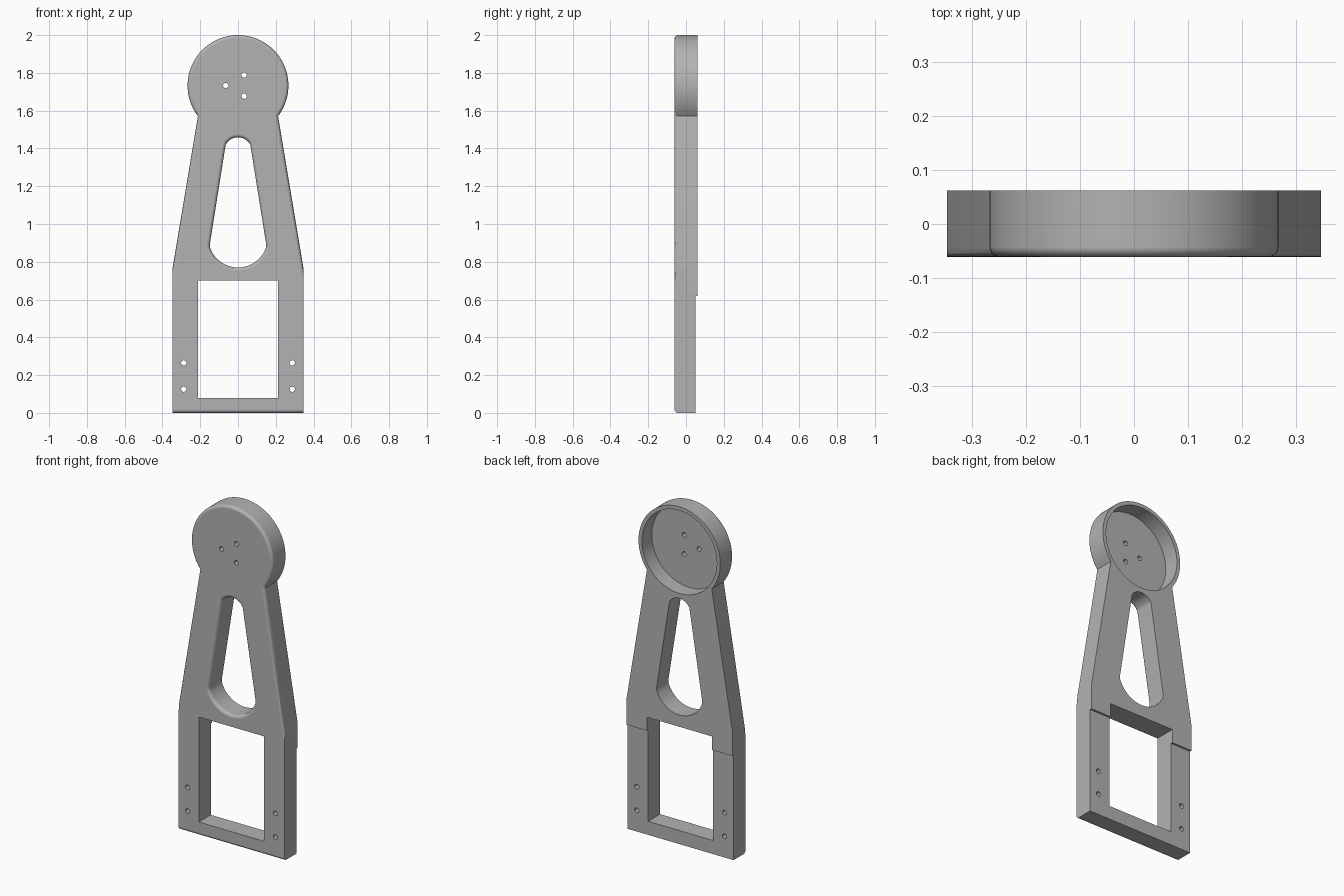
import bpy, bmesh
from math import sin, cos, pi, atan2
from mathutils import Vector

if "Cube" in bpy.data.objects:
    bpy.data.objects.remove(bpy.data.objects["Cube"])

FRONT, BACK, LOWER_BACK = -0.061, 0.062, 0.05
FILLET = 0.018
HEAD_Z, HEAD_R = 1.733, 0.267

grey = bpy.data.materials.new("plain grey")
grey.use_nodes = True
grey.diffuse_color = (0.45, 0.45, 0.45, 1)
grey.node_tree.nodes["Principled BSDF"].inputs["Base Color"].default_value = (0.45, 0.45, 0.45, 1)


def arc(x, z, r, start, end, n):
    """Points on an arc in the front plane, angles from +x."""
    return [(x + r * cos(start + (end - start) * i / n),
             z + r * sin(start + (end - start) * i / n)) for i in range(n + 1)]


def circle(x, z, r, n):
    return arc(x, z, r, 0, 2 * pi, n)[:-1]


def grow(points, d):
    """Offset a counter-clockwise outline outwards by d."""
    out = []
    for i, p in enumerate(points):
        a, b, c = Vector(points[i - 1]), Vector(p), Vector(points[(i + 1) % len(points)])
        t = ((b - a).normalized() + (c - b).normalized()).normalized()
        out.append((b.x + t.y * d, b.y - t.x * d))
    return out


def loft(name, rings, fillet_rule=None):
    """Solid through (y, outline) rings, ordered front to back."""
    bm = bmesh.new()
    loops = [[bm.verts.new((x, y, z)) for x, z in pts] for y, pts in rings]
    n = len(loops[0])
    bm.faces.new(loops[0])
    bm.faces.new(loops[-1][::-1])
    for a, b in zip(loops, loops[1:]):
        for i in range(n):
            j = (i + 1) % n
            bm.faces.new((a[i], b[i], b[j], a[j]))
    bmesh.ops.recalc_face_normals(bm, faces=bm.faces)
    if fillet_rule:
        bmesh.ops.bevel(bm, geom=[e for e in bm.edges if fillet_rule(e)], offset=FILLET,
                        segments=5, profile=0.5, affect='EDGES', clamp_overlap=False)
    mesh = bpy.data.meshes.new(name)
    bm.to_mesh(mesh)
    bm.free()
    mesh.materials.append(grey)
    obj = bpy.data.objects.new(name, mesh)
    bpy.context.collection.objects.link(obj)
    return obj


def prism(name, pts, y0=-0.2, y1=0.2):
    return loft(name, [(y0, pts), (y1, pts)])


def box(x, z0, z1):
    return [(-x, z0), (x, z0), (x, z1), (-x, z1)]


# Arm body: square foot, tapering neck and round head in one outline
NECK_X, NECK_Z = 0.212, 1.571
a = atan2(NECK_Z - HEAD_Z, NECK_X)
outline = [(-0.346, 0), (0.346, 0), (0.346, 0.77)]
outline += arc(0, HEAD_Z, HEAD_R, a, pi - a, 72)
outline += [(-0.346, 0.77)]


def front_fillet(edge):
    v, w = edge.verts
    on_front = all(abs(p.co.y - FRONT) < 1e-5 for p in (v, w))
    straight_side = abs(v.co.x - w.co.x) < 1e-5 and abs(v.co.x) > 0.34
    return on_front and not straight_side


arm = loft("mounting_arm", [(FRONT, outline), (BACK, outline)], front_fillet)

# Tapered slot with a rounded front lip
low = atan2(-0.05, 0.15)
top = atan2(0.035, 0.065)
slot = arc(0, 0.927, 0.157, pi - low, 2 * pi + low, 24)
slot += [(0.149, 0.893)] + arc(0, 1.385, 0.074, top, pi - top, 16) + [(-0.149, 0.893)]
rings = [(FRONT - 0.05, grow(slot, FILLET))]
for i in range(6):
    t = i / 5 * pi / 2
    rings.append((FRONT + FILLET * sin(t), grow(slot, FILLET * (1 - cos(t)) if i else FILLET)))
rings = [rings[0]] + [(FRONT + FILLET * (1 - cos(i / 5 * pi / 2)),
                       grow(slot, FILLET * (1 - sin(i / 5 * pi / 2)))) for i in range(6)]
rings.append((0.2, slot))
cutters = [loft("slot_cutter", rings)]

# Foot window, thinner lower back and hollow head
cutters.append(prism("window_cutter", box(0.213, 0.08, 0.7)))
cutters.append(prism("step_cutter", box(0.5, -0.1, 0.62), LOWER_BACK))
cutters.append(prism("recess_cutter", circle(0, HEAD_Z, 0.245, 72), -0.03))

# Screw holes in the head and foot
holes = [(0.065 * cos(k * 2 * pi / 3 + pi), HEAD_Z + 0.065 * sin(k * 2 * pi / 3 + pi))
         for k in range(3)]
holes += [(s * 0.287, z) for s in (-1, 1) for z in (0.125, 0.265)]
for x, z in holes:
    cutters.append(prism("hole_cutter", circle(x, z, 0.014, 20)))

# Cut everything out of the body
bpy.ops.object.select_all(action='DESELECT')
arm.select_set(True)
bpy.context.view_layer.objects.active = arm
for cutter in cutters:
    cutter.hide_render = True
    mod = arm.modifiers.new("cut", 'BOOLEAN')
    mod.operation = 'DIFFERENCE'
    mod.solver = 'EXACT'
    mod.object = cutter
    bpy.ops.object.modifier_apply(modifier=mod.name)
    bpy.data.objects.remove(cutter)

bpy.ops.object.shade_smooth_by_angle(angle=0.6)
weighted = arm.modifiers.new("weighted normals", 'WEIGHTED_NORMAL')
weighted.keep_sharp = True
